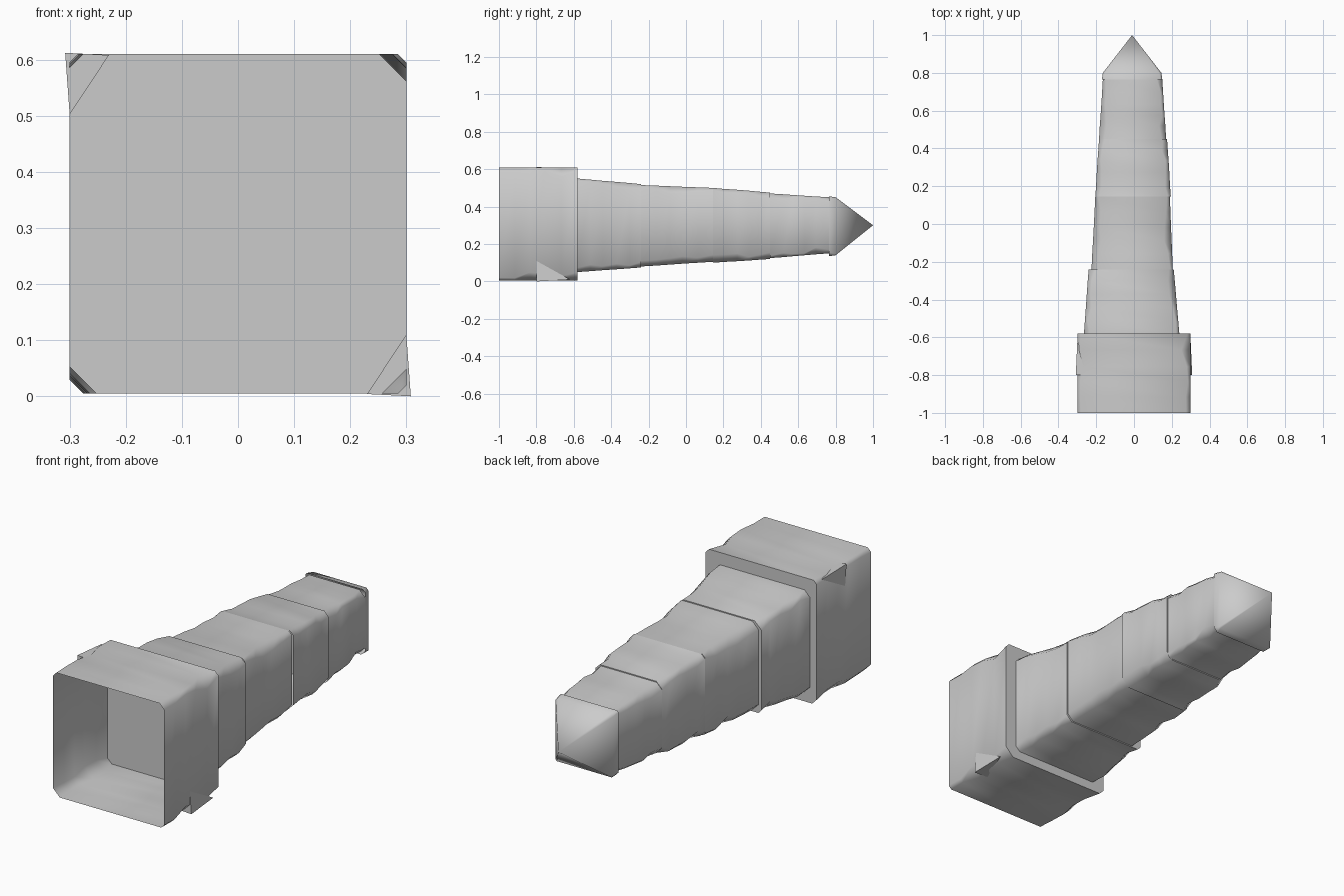
import bpy, math, random

cube = bpy.data.objects.get("Cube")
if cube:
    bpy.data.objects.remove(cube)
random.seed(7)

stone = bpy.data.materials.new("grey_stone")
stone.use_nodes = True
grey = (0.6, 0.6, 0.6, 1)
stone.diffuse_color = grey
stone.node_tree.nodes["Principled BSDF"].inputs["Base Color"].default_value = grey

CORNERS = [(1, 1), (-1, 1), (-1, -1), (1, -1)]


def ring(y, left, right, low, high, chips):
    """Square outline whose four corners are chipped by the given amounts."""
    cx, cz = (left + right) / 2, (low + high) / 2
    hx, hz = (right - left) / 2, (high - low) / 2
    points = []
    for (sx, sz), c in zip(CORNERS, chips):
        a = (cx + sx * hx, y, cz + sz * (hz - c))
        b = (cx + sx * (hx - c), y, cz + sz * hz)
        points += [a, b] if sx * sz > 0 else [b, a]
    return points


def block(name, start, end, chip, steps=5, tip=None):
    """Tapered hollow block, open at the front; closed by a wall or a tip."""
    verts, faces = [], []
    for i in range(steps + 1):
        t = i / steps
        dims = [a + (b - a) * t for a, b in zip(start, end)]
        if 0 < i < steps:
            dims[0] += random.uniform(-0.01, 0.01)
        chips = [chip * random.uniform(0.25, 1) for _ in CORNERS]
        verts += ring(*dims, chips)
    n = 8
    for i in range(steps):
        for k in range(n):
            a, b = i * n + k, i * n + (k + 1) % n
            faces.append((a, a + n, b + n, b))
    last = list(range(steps * n, (steps + 1) * n))
    if tip:
        verts.append(tip)
        top = len(verts) - 1
        faces += [(last[k], top, last[(k + 1) % n]) for k in range(n)]
    else:
        faces.append(tuple(reversed(last)))
    mesh = bpy.data.meshes.new(name)
    mesh.from_pydata(verts, [], faces)
    mesh.materials.append(stone)
    mesh.update()
    obj = bpy.data.objects.new(name, mesh)
    bpy.context.collection.objects.link(obj)
    bpy.ops.object.select_all(action='DESELECT')
    obj.select_set(True)
    bpy.context.view_layer.objects.active = obj
    # Outward normals
    bpy.ops.object.mode_set(mode='EDIT')
    bpy.ops.mesh.select_all(action='SELECT')
    bpy.ops.mesh.normals_make_consistent(inside=False)
    bpy.ops.object.mode_set(mode='OBJECT')
    bpy.ops.object.shade_smooth_by_angle(angle=math.radians(60))
    return obj


# Each outline: y, left, right, low, high
block("hollow_base", (-1, -0.30, 0.30, 0.005, 0.61),
      (-0.58, -0.30, 0.30, 0.005, 0.61), 0.05)
block("lower_shaft", (-0.58, -0.265, 0.24, 0.05, 0.55),
      (-0.24, -0.24, 0.21, 0.075, 0.52), 0.045)
block("middle_shaft", (-0.24, -0.225, 0.205, 0.08, 0.515),
      (0.145, -0.205, 0.19, 0.105, 0.50), 0.045)
block("upper_shaft", (0.145, -0.205, 0.195, 0.10, 0.50),
      (0.45, -0.185, 0.175, 0.12, 0.475), 0.045)
block("top_shaft", (0.45, -0.185, 0.17, 0.125, 0.47),
      (0.765, -0.165, 0.15, 0.15, 0.45), 0.04)
block("pointed_cap", (0.765, -0.17, 0.15, 0.135, 0.455),
      (0.80, -0.165, 0.145, 0.14, 0.45), 0.02, 1, (-0.01, 1, 0.30))

# Small chips of stone at the corners of the open base
for name, sx, z in (("top_right_splinter", -1, 0.612), ("bottom_left_splinter", 1, 0.0)):
    inward = -1 if z > 0.3 else 1
    mesh = bpy.data.meshes.new(name)
    mesh.from_pydata([(sx * 0.308, -0.8, z), (sx * 0.30, -0.8, z + inward * 0.11),
                      (sx * 0.23, -0.8, z + inward * 0.004), (sx * 0.30, -0.62, z + inward * 0.01)],
                     [], [(0, 1, 2), (0, 3, 1), (0, 2, 3), (1, 3, 2)])
    mesh.materials.append(stone)
    bpy.context.collection.objects.link(bpy.data.objects.new(name, mesh))
